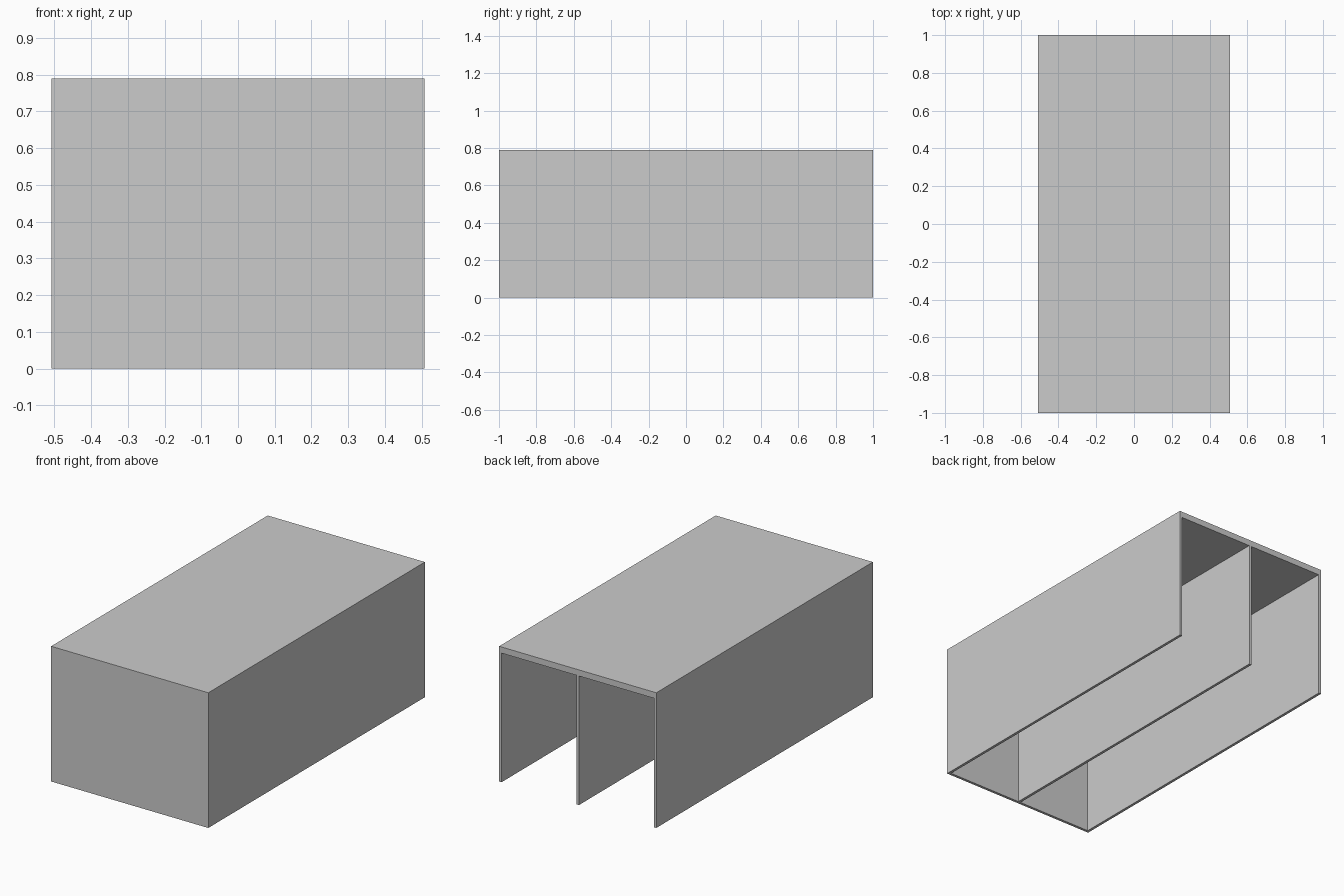
import bpy

if "Cube" in bpy.data.objects:
    bpy.data.objects.remove(bpy.data.objects["Cube"])

W, L, H = 1.016, 2.0, 0.79   # overall width, length, height
TOP, WALL = 0.036, 0.016     # top slab and wall thickness

grey = bpy.data.materials.new("light grey")
grey.diffuse_color = (0.6, 0.6, 0.6, 1)
grey.use_nodes = True
grey.node_tree.nodes["Principled BSDF"].inputs["Base Color"].default_value = grey.diffuse_color


def box(name, low, high):
    """Box spanning two opposite corners."""
    bpy.ops.mesh.primitive_cube_add(size=1, location=[(a + b) / 2 for a, b in zip(low, high)])
    ob = bpy.context.object
    ob.name = name
    ob.scale = [b - a for a, b in zip(low, high)]
    bpy.ops.object.transform_apply(location=False, rotation=False, scale=True)
    ob.data.materials.append(grey)


x, y, z = W / 2, L / 2, H - TOP

# Top slab
box("top_slab", (-x, -y, z), (x, y, H))

# Front wall closing one end; the back and underside stay open
box("front_wall", (-x, -y, 0), (x, -y + WALL, z))

# Side walls and central divider, butting against the front wall
for name, cx in (("left_wall", -x + WALL / 2), ("divider", 0), ("right_wall", x - WALL / 2)):
    box(name, (cx - WALL / 2, -y + WALL, 0), (cx + WALL / 2, y, z))
